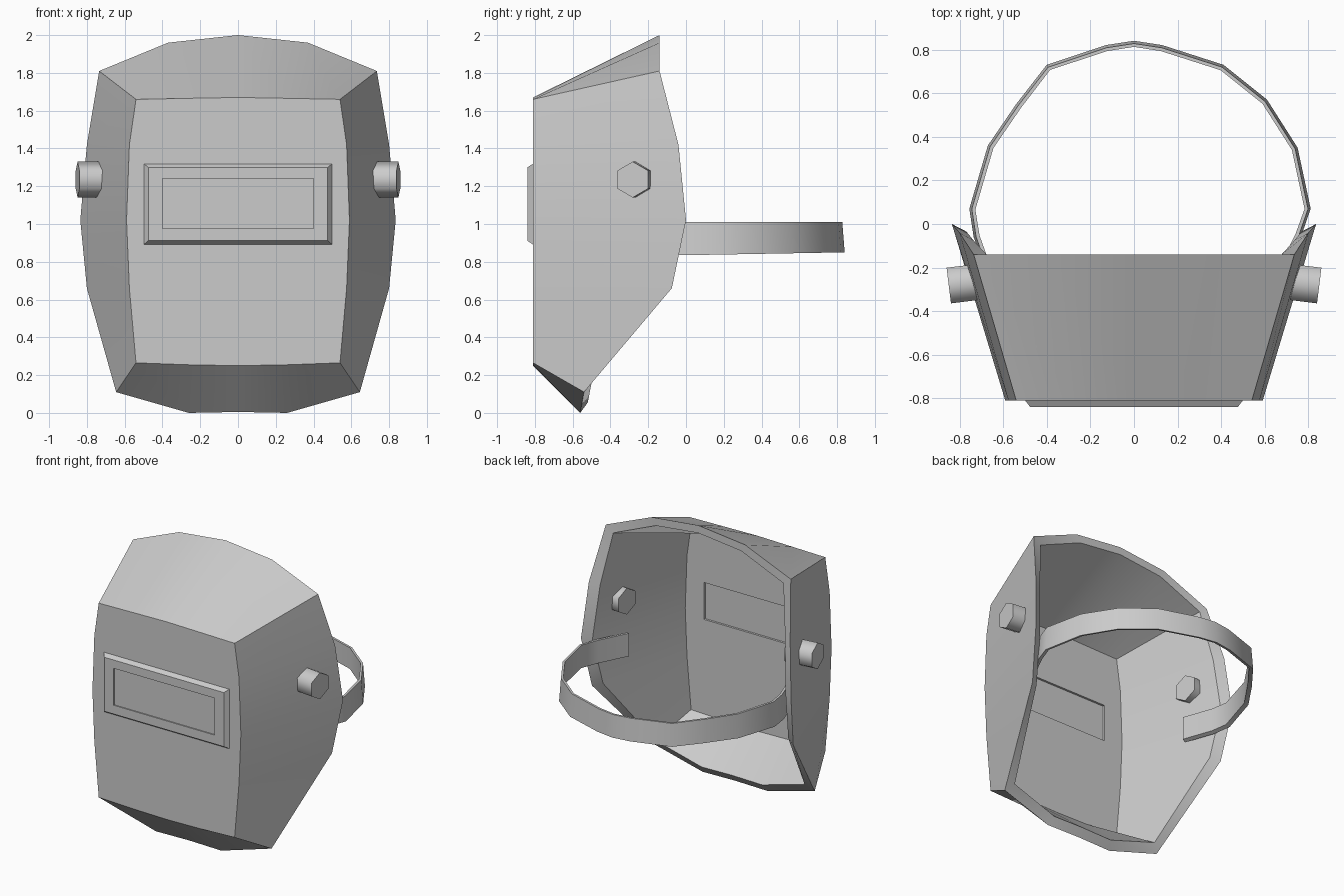
import bpy, bmesh, math
from mathutils import Vector

if "Cube" in bpy.data.objects:
    bpy.data.objects.remove(bpy.data.objects["Cube"])


def finish(bm, name, angle=35):
    bmesh.ops.recalc_face_normals(bm, faces=bm.faces)
    me = bpy.data.meshes.new(name)
    bm.to_mesh(me)
    bm.free()
    ob = bpy.data.objects.new(name, me)
    bpy.context.collection.objects.link(ob)
    bpy.ops.object.select_all(action='DESELECT')
    ob.select_set(True)
    bpy.context.view_layer.objects.active = ob
    bpy.ops.object.shade_smooth_by_angle(angle=math.radians(angle))
    return ob


def add_ring(bm, pts):
    return [bm.verts.new(p) for p in pts]


def bridge(bm, a, b):
    n = len(a)
    for i in range(n):
        j = (i + 1) % n
        bm.faces.new((a[i], a[j], b[j], b[i]))


def rect(hx, z0, z1, y):
    return [(-hx, y, z0), (hx, y, z0), (hx, y, z1), (-hx, y, z1)]


def mirrored(half):
    # half outline runs bottom centre -> top centre on +x
    return half + [(-x, y, z) for x, y, z in half[-2:0:-1]]


# Hood shell: flat front panel flaring back to a wavy rim, with thickness
front = mirrored([(0, -.81, .25), (.27, -.81, .255), (.54, -.81, .265),
                  (.575, -.81, .66), (.59, -.81, 1.02), (.575, -.81, 1.42),
                  (.54, -.81, 1.66), (.28, -.81, 1.665), (0, -.81, 1.67)])
rim = mirrored([(0, -.56, .005), (.26, -.56, 0), (.645, -.54, .11),
                (.80, -.075, .66), (.835, 0, 1.02), (.80, -.04, 1.42),
                (.735, -.14, 1.81), (.37, -.14, 1.96), (0, -.14, 2.0)])
rim_in = [(x * .92, y + (.04 if z < .4 else 0 if z > 1.7 else -.035),
           1 + (z - 1) * .945) for x, y, z in rim]
front_in = [(x * .93, -.775, .96 + (z - .96) * .95) for x, y, z in front]
bm = bmesh.new()
rings = [add_ring(bm, p) for p in (front, rim, rim_in, front_in)]
for a, b in zip(rings, rings[1:]):
    bridge(bm, a, b)

# Window opening through both layers of the front panel
holes = [add_ring(bm, rect(.40, .975, 1.24, y)) for y in (-.81, -.775)]
bridge(bm, *holes)
for outer, hole in ((rings[0], holes[0]), (rings[3], holes[1])):
    edges = [bm.edges.get((r[i - 1], r[i])) for r in (outer, hole) for i in range(len(r))]
    bmesh.ops.triangle_fill(bm, edges=edges, use_beauty=True)
finish(bm, "hood_shell")

# Bevelled window frame
bm = bmesh.new()
rings = [add_ring(bm, p) for p in (rect(.50, .89, 1.32, -.808), rect(.475, .912, 1.30, -.84),
                                   rect(.40, .975, 1.24, -.84), rect(.40, .975, 1.24, -.808))]
for i in range(4):
    bridge(bm, rings[i], rings[(i + 1) % 4])
finish(bm, "window_frame")

# Lens plate
bm = bmesh.new()
a, b = (add_ring(bm, rect(.40, .975, 1.24, y)) for y in (-.832, -.79))
bridge(bm, a, b)
bm.faces.new(a)
bm.faces.new(b)
finish(bm, "lens")

# Hexagonal pivot knobs, square to the side walls
for side, label in ((1, "right"), (-1, "left")):
    bm = bmesh.new()
    t = math.radians(7)
    axis = Vector((math.cos(t), -math.sin(t), 0))
    across = Vector((math.sin(t), math.cos(t), 0))
    ends = []
    for d in (-.10, .10):
        c = Vector((.75, -.27, 1.235)) + axis * d
        pts = [c + .095 * (across * math.sin(k * math.pi / 3) +
                           Vector((0, 0, math.cos(k * math.pi / 3)))) for k in range(6)]
        ends.append(add_ring(bm, [(p.x * side, p.y, p.z) for p in pts]))
    bridge(bm, *ends)
    for e in ends:
        bm.faces.new(e)
    finish(bm, label + "_knob", 65)

# Headband: thin strap looping behind, ends tucked inside the shell
path = [(.66, -.27), (.765, -.06), (.81, .07), (.75, .35), (.61, .57), (.41, .73),
        (.13, .82), (0, .84), (-.13, .82), (-.40, .73), (-.54, .55), (-.67, .36),
        (-.755, .07), (-.735, -.06), (-.66, -.27)]
path = [Vector(p) for p in path]
bm = bmesh.new()
rings = []
for i, p in enumerate(path):
    d = (path[min(i + 1, len(path) - 1)] - path[max(i - 1, 0)]).normalized()
    q = p + Vector((-d.y, d.x)) * .028
    zb = .835 + .015 * max(p.y, 0) / .84
    lean = p * .985
    rings.append(add_ring(bm, [(p.x, p.y, zb), (lean.x, lean.y, 1.01),
                               (q.x, q.y, 1.01), (q.x, q.y, zb + .01)]))
for a, b in zip(rings, rings[1:]):
    bridge(bm, a, b)
bm.faces.new(rings[0])
bm.faces.new(rings[-1])
finish(bm, "headband")
